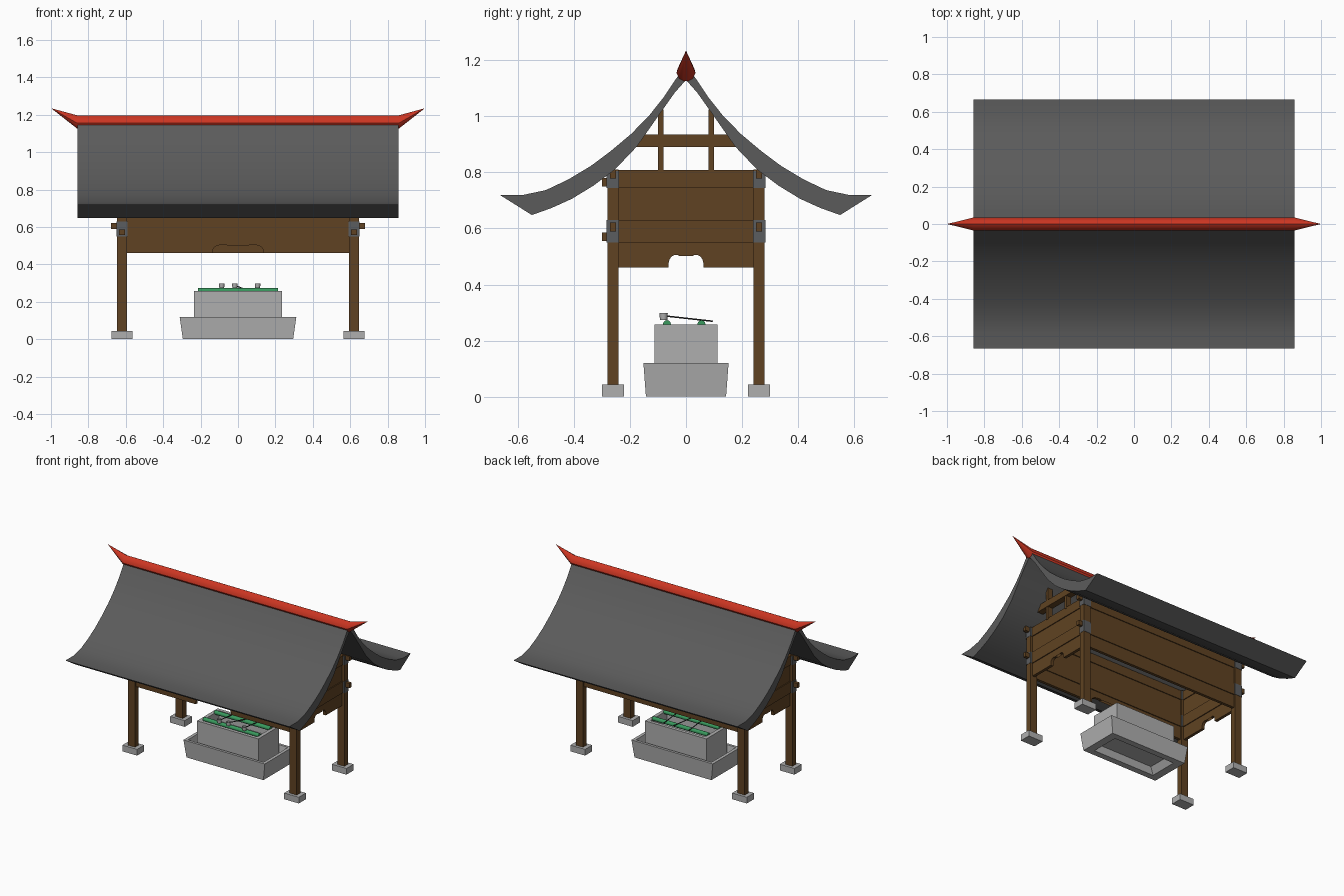
import bpy, bmesh, math
from mathutils import Vector

if "Cube" in bpy.data.objects:
    bpy.data.objects.remove(bpy.data.objects["Cube"])


def material(name, r, g, b):
    m = bpy.data.materials.new(name)
    m.diffuse_color = (r, g, b, 1)
    m.use_nodes = True
    m.node_tree.nodes["Principled BSDF"].inputs["Base Color"].default_value = m.diffuse_color
    return m


WOOD = material("brown wood", 0.117, 0.055, 0.016)
STONE = material("pale stone", 0.43, 0.43, 0.43)
ROOF = material("grey roof", 0.105, 0.105, 0.105)
METAL = material("grey metal", 0.105, 0.11, 0.115)
RED = material("red ridge", 0.60, 0.036, 0.016)
GREEN = material("green bamboo", 0.04, 0.32, 0.11)
DARK = material("dark handle", 0.035, 0.035, 0.035)


def finish(name, bm, mat, smooth=None):
    bmesh.ops.recalc_face_normals(bm, faces=bm.faces[:])
    me = bpy.data.meshes.new(name)
    bm.to_mesh(me)
    bm.free()
    me.materials.append(mat)
    ob = bpy.data.objects.new(name, me)
    bpy.context.collection.objects.link(ob)
    if smooth:
        bpy.ops.object.select_all(action='DESELECT')
        ob.select_set(True)
        bpy.context.view_layer.objects.active = ob
        bpy.ops.object.shade_smooth_by_angle(angle=math.radians(smooth))
    return ob


def loft(name, rings, mat, smooth=None):
    """Skin a list of equal-length point rings and cap both ends."""
    bm = bmesh.new()
    vs = [[bm.verts.new(p) for p in ring] for ring in rings]
    n = len(vs[0])
    for a, b in zip(vs, vs[1:]):
        for i in range(n):
            j = (i + 1) % n
            bm.faces.new((a[i], a[j], b[j], b[i]))
    bm.faces.new(vs[0])
    bm.faces.new(vs[-1])
    return finish(name, bm, mat, smooth)


def rect(hx, hy, z):
    return [(-hx, -hy, z), (hx, -hy, z), (hx, hy, z), (-hx, hy, z)]


def box(name, x0, x1, y0, y1, z0, z1, mat):
    rings = [[(x0, y0, z), (x1, y0, z), (x1, y1, z), (x0, y1, z)] for z in (z0, z1)]
    return loft(name, rings, mat)


def prism(name, pts, axis, lo, hi, mat, smooth=None):
    """Extrude a (u, z) outline along x or y."""
    place = (lambda u, z, t: (t, u, z)) if axis == 'x' else (lambda u, z, t: (u, t, z))
    return loft(name, [[place(u, z, t) for u, z in pts] for t in (lo, hi)], mat, smooth)


def rod(name, a, b, r, mat, sides=10):
    a, b = Vector(a), Vector(b)
    q = (b - a).to_track_quat('Z', 'Y')
    circle = [q @ Vector((r * math.cos(t), r * math.sin(t), 0))
              for t in (2 * math.pi * i / sides for i in range(sides))]
    return loft(name, [[p + c for c in circle] for p in (a, b)], mat, 40)


def carved_outline(half, cut):
    """Board outline with a three-lobed notch in its lower edge."""
    def arc(cu, cz, ru, rz, a0, a1, n=8):
        return [(cut * (cu + ru * math.cos(math.radians(a0 + (a1 - a0) * i / n))),
                 cz + rz * math.sin(math.radians(a0 + (a1 - a0) * i / n))) for i in range(n + 1)]
    notch = [(-cut, 0.46)] + arc(-0.55, 0.475, 0.45, 0.031, 180, 70)
    notch += arc(0, 0.507, 0.45, 0.029, 190, -10, 12)
    notch += arc(0.55, 0.475, 0.45, 0.031, 110, 0) + [(cut, 0.46)]
    return [(-half, 0.55), (-half, 0.46)] + notch + [(half, 0.46), (half, 0.55)]


# Posts, stone feet, metal bands and protruding beam ends
PX, PY = 0.62, 0.261
for sx in (-1, 1):
    for sy in (-1, 1):
        x, y = sx * PX, sy * PY
        box("post", x - .027, x + .027, y - .02, y + .02, 0.04, 0.81, WOOD)
        box("post_foot", x - .056, x + .056, y - .039, y + .039, 0, 0.043, STONE)
        for z0, z1 in ((0.55, 0.63), (0.745, 0.805)):
            box("post_band", x - .029, x + .029, y - .022, y + .022, z0, z1, METAL)
        for z in (0.59, 0.778):
            box("beam_end", *sorted((x, sx * 0.68)), y - .011, y + .011, z, z + .032, WOOD)
        if sy < 0:
            for z in (0.556, 0.75):
                box("front_beam_end", x - .016, x + .016, -0.30, y, z, z + .03, WOOD)

# Walls: boards with thicker beams, carved notches at the front and sides
for s in (-1, 1):
    for z0, z1, t in ((0.55, 0.63, .016), (0.63, 0.745, .01), (0.745, 0.808, .016)):
        box("long_wall_board", -0.60, 0.60, s * PY - t, s * PY + t, z0, z1, WOOD)
        box("side_wall_board", s * PX - t, s * PX + t, -0.25, 0.25, z0, z1, WOOD)
    prism("side_carved_board", carved_outline(0.245, 0.062), 'x', s * PX - .01, s * PX + .01, WOOD)
    # Gable frame under each roof end
    box("gable_bar", s * PX - .022, s * PX + .022, -0.185, 0.185, 0.89, 0.935, WOOD)
    for y in (-0.09, 0.09):
        box("gable_strut", s * PX - .018, s * PX + .018, y - .01, y + .01, 0.80, 1.025, WOOD)
prism("front_carved_board", carved_outline(0.60, 0.135), 'y', -PY - .01, -PY + .01, WOOD)
box("back_lower_board", -0.60, 0.60, PY - .01, PY + .01, 0.46, 0.55, WOOD)

# Swept roof, one mirrored profile
top = [(0.0, 1.185), (0.035, 1.135), (0.08, 1.068), (0.13, 1.005), (0.195, 0.938), (0.27, 0.875),
       (0.34, 0.823), (0.42, 0.775), (0.50, 0.737), (0.58, 0.72), (0.665, 0.72)]
under = [(0.55, 0.648), (0.48, 0.673), (0.407, 0.706), (0.33, 0.753), (0.254, 0.81),
         (0.175, 0.893), (0.093, 1.01), (0.04, 1.085), (0.0, 1.13)]
half = top + under
profile = half + [(-y, z) for y, z in reversed(half[1:-1])]
prism("roof", profile, 'x', -0.858, 0.858, ROOF, 25)

# Red ridge with upturned pointed ends
section = [(0, 1.197), (0.018, 1.187), (0.03, 1.17), (0.034, 1.155), (0.024, 1.135), (0.008, 1.126)]
section += [(-y, z) for y, z in reversed(section[1:])]


def ridge_ring(x, k):
    return [(x, y * (1 - k), z + (1.235 - z) * k) for y, z in section]


loft("ridge", [ridge_ring(x, k) for x, k in
               ((-0.995, 0.97), (-0.86, 0), (0.86, 0), (0.995, 0.97))], RED, 35)

# Stone trough with recessed underside, and the basin standing in it
loft("trough", [rect(*r) for r in ((.21, .085, .045), (.24, .10, 0), (.295, .143, 0), (.312, .152, .12),
                                   (.29, .134, .12), (.275, .122, .06))], STONE)
loft("basin", [rect(*r) for r in ((.235, .113, .055), (.235, .113, .258),
                                  (.21, .09, .258), (.205, .085, .19))], STONE)

# Bamboo rails across the basin
for y in (-0.068, 0.055):
    rod("bamboo_rail", (-0.213, y, 0.259), (0.213, y, 0.259), 0.014, GREEN, 12)

# Ladles: cup and handle
for x, dx in ((-0.087, 0.0), (-0.017, 0.05), (0.105, 0.0)):
    cup = [[(x + r * math.cos(t), -0.08 + r * math.sin(t), z)
            for t in (2 * math.pi * i / 12 for i in range(12))]
           for r, z in ((.013, .273), (.015, .298), (.012, .298), (.011, .278))]
    loft("ladle_cup", cup, STONE, 40)
    rod("ladle_handle", (x, -0.067, 0.287), (x + dx, 0.095, 0.269), 0.003, DARK, 6)
